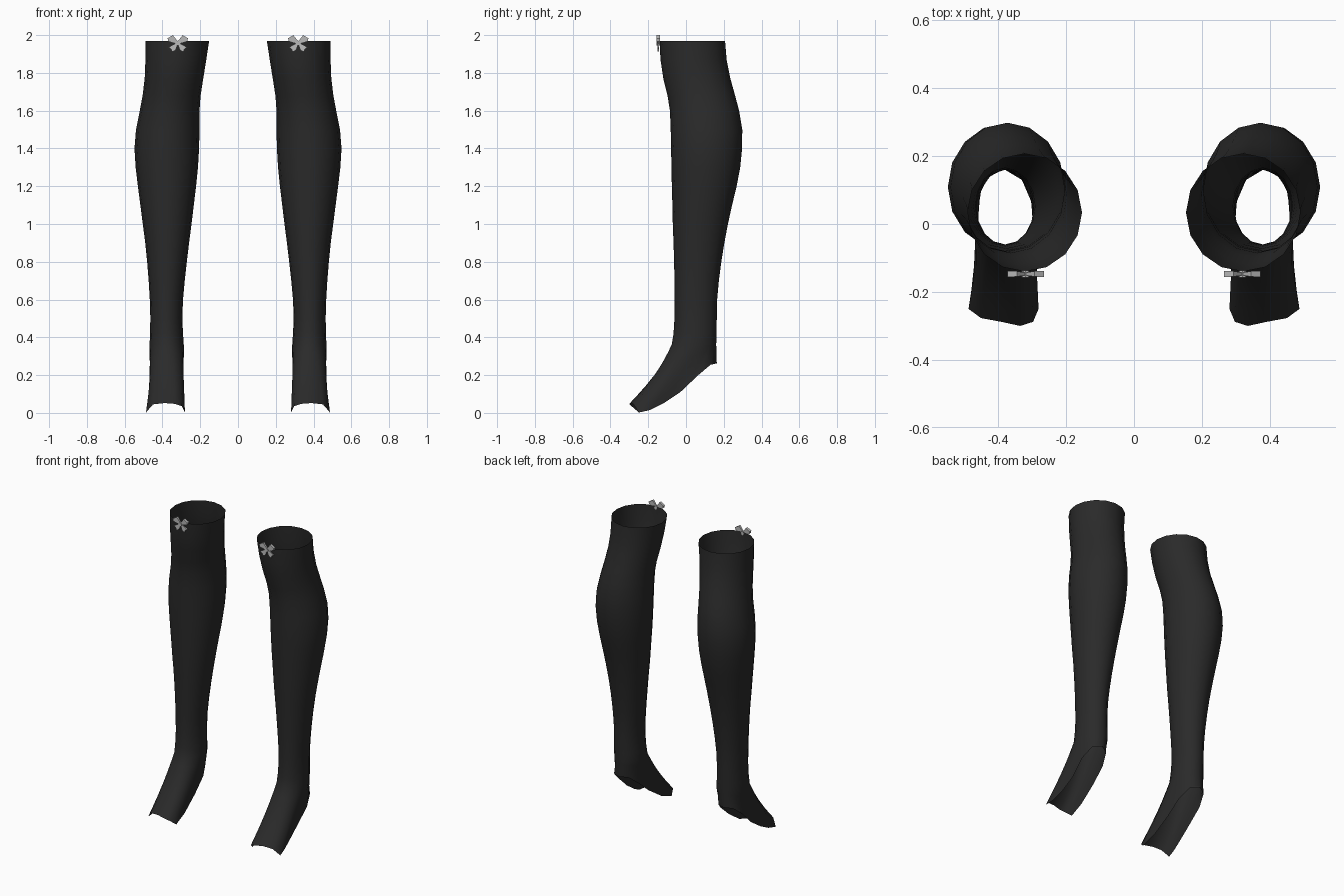
import bpy, bmesh, math

if "Cube" in bpy.data.objects:
    bpy.data.objects.remove(bpy.data.objects["Cube"])

N = 16  # sides of each stocking


def material(name, value):
    m = bpy.data.materials.new(name)
    m.diffuse_color = (value, value, value, 1)
    m.use_nodes = True
    m.node_tree.nodes["Principled BSDF"].inputs["Base Color"].default_value = m.diffuse_color
    return m


BLACK = material("black knit", 0.023)
SILVER = material("silver grey", 0.50)

# Leg rings: z, inner x, outer x, front y, back y
LEG = [
    (1.968, .153, .490, -.140, .207), (1.87, .168, .490, -.135, .215),
    (1.77, .184, .494, -.120, .235), (1.68, .198, .505, -.098, .260),
    (1.60, .204, .520, -.085, .281), (1.50, .204, .540, -.081, .298),
    (1.40, .206, .548, -.079, .297), (1.30, .212, .542, -.077, .287),
    (1.20, .222, .530, -.075, .268), (1.10, .234, .517, -.072, .244),
    (1.00, .246, .504, -.070, .222), (0.90, .259, .491, -.066, .203),
    (0.80, .271, .481, -.063, .187), (0.70, .282, .473, -.061, .174),
    (0.60, .291, .467, -.060, .165), (0.50, .295, .464, -.061, .163),
    (0.42, .291, .466, -.066, .161), (0.36, .287, .468, -.076, .160),
]

# Open edge below the foot: heel, outer side, toes, inner side
SOLE = [
    (.385, .163, .262), (.440, .130, .255), (.463, .065, .200), (.458, -.030, .110),
    (.465, -.120, .050), (.475, -.190, .015), (.487, -.250, .002), (.450, -.277, .045),
    (.390, -.288, .052), (.335, -.300, .048), (.297, -.288, .035), (.281, -.250, .003),
    (.288, -.150, .040), (.296, -.030, .120), (.302, .065, .200), (.330, .130, .255),
]


def finish(bm, name, mat, side, angle):
    for v in bm.verts:
        v.co.x *= side
    if side < 0:
        bmesh.ops.reverse_faces(bm, faces=bm.faces[:])
    me = bpy.data.meshes.new(name)
    bm.to_mesh(me)
    bm.free()
    me.materials.append(mat)
    ob = bpy.data.objects.new(name, me)
    bpy.context.collection.objects.link(ob)
    bpy.ops.object.select_all(action='DESELECT')
    ob.select_set(True)
    bpy.context.view_layer.objects.active = ob
    bpy.ops.object.shade_smooth_by_angle(angle=math.radians(angle))


def stocking(label, side):
    rings = []
    for z, x0, x1, y0, y1 in LEG:
        ring = []
        for i in range(N):
            a = 2 * math.pi * i / N
            ring.append(((x0 + x1) / 2 + (x1 - x0) / 2 * math.sin(a),
                         (y0 + y1) / 2 + (y1 - y0) / 2 * math.cos(a), z))
        rings.append(ring)
    # Foot: blend from the ankle ring to the open edge, hollowing the instep
    ankle = rings[-1]
    for t in (.15, .32, .5, .7, .86, 1):
        ring = []
        for i, (p, q) in enumerate(zip(ankle, SOLE)):
            front = (1 - math.cos(2 * math.pi * i / N)) / 2
            x, y, z = (a + (b - a) * t for a, b in zip(p, q))
            ring.append((x, y + .02 * front * math.sin(math.pi * t), z))
        rings.append(ring)
    bm = bmesh.new()
    rows = [[bm.verts.new(p) for p in r] for r in rings]
    for a, b in zip(rows, rows[1:]):
        for i in range(N):
            j = (i + 1) % N
            bm.faces.new((a[i], a[j], b[j], b[i]))
    bmesh.ops.recalc_face_normals(bm, faces=bm.faces[:])
    finish(bm, label + "_stocking", BLACK, side, 60)


def prism(bm, outline, centre, depths):
    # Flat shape in x-z with a thickness for each outline point
    cx, cy, cz = centre
    f = [bm.verts.new((cx + x, cy - d, cz + z)) for (x, z), d in zip(outline, depths)]
    b = [bm.verts.new((cx + x, cy + d, cz + z)) for (x, z), d in zip(outline, depths)]
    bm.faces.new(f)
    bm.faces.new(b[::-1])
    for i in range(len(f)):
        j = (i + 1) % len(f)
        bm.faces.new((f[i], b[i], b[j], f[j]))


def bow(label, side):
    bm = bmesh.new()
    c = (.319, -.147, 1.957)
    for m in (1, -1):
        # Upper loop and notched lower tail
        prism(bm, [(0, -.006), (.050, .010), (.054, .026), (.026, .043), (0, .010)],
              c, (.004, .008, .009, .008, .004)) if m > 0 else \
            prism(bm, [(0, -.006), (-.050, .010), (-.054, .026), (-.026, .043), (0, .010)],
                  c, (.004, .008, .009, .008, .004))
        prism(bm, [(m * x, z) for x, z in
                   ((0, .006), (.050, -.022), (.036, -.030), (.030, -.045), (.012, -.038), (0, -.006))],
              c, (.003, .004, .004, .004, .004, .003))
    # Knot
    prism(bm, [(.012 * math.cos(k * math.pi / 4), .012 * math.sin(k * math.pi / 4))
               for k in range(8)], c, [.010] * 8)
    bmesh.ops.recalc_face_normals(bm, faces=bm.faces[:])
    finish(bm, label + "_bow", SILVER, side, 30)


for label, side in (("left", 1), ("right", -1)):
    stocking(label, side)
    bow(label, side)
